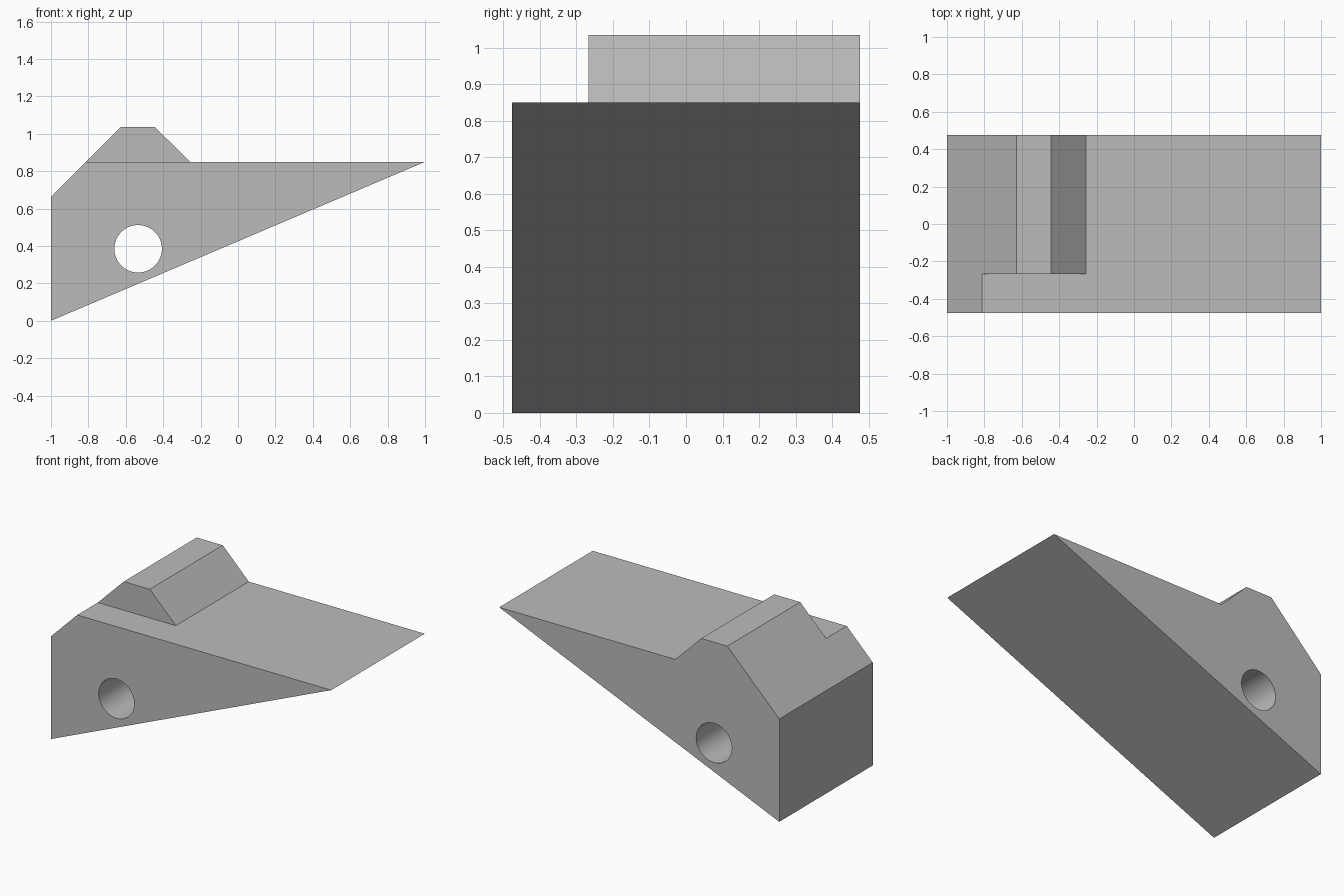
import bpy
import bmesh
from math import pi, radians
from mathutils import Matrix

cube = bpy.data.objects.get("Cube")
if cube:
    bpy.data.objects.remove(cube, do_unlink=True)

HALF_DEPTH = 0.477
DECK = 0.85          # height of the flat deck
RIDGE_FRONT = -0.267  # the ridge stops short of the front

grey = bpy.data.materials.new("plain grey")
grey.use_nodes = True
colour = (0.5, 0.5, 0.5, 1)
grey.diffuse_color = colour
grey.node_tree.nodes["Principled BSDF"].inputs["Base Color"].default_value = colour


def finish(name, bm):
    """Turn a bmesh into a named object."""
    bmesh.ops.recalc_face_normals(bm, faces=bm.faces)
    mesh = bpy.data.meshes.new(name)
    bm.to_mesh(mesh)
    bm.free()
    mesh.materials.append(grey)
    obj = bpy.data.objects.new(name, mesh)
    bpy.context.collection.objects.link(obj)
    return obj


def extrude_profile(name, points, y0, y1):
    """Solid from an x-z profile, running from y0 to y1."""
    bm = bmesh.new()
    face = bm.faces.new([bm.verts.new((x, y0, z)) for x, z in points])
    grown = bmesh.ops.extrude_face_region(bm, geom=[face])["geom"]
    verts = [v for v in grown if isinstance(v, bmesh.types.BMVert)]
    bmesh.ops.translate(bm, verts=verts, vec=(0, y1 - y0, 0))
    return finish(name, bm)


def cut(body, cutter):
    """Subtract a cutter and discard it."""
    cutter.hide_render = True
    mod = body.modifiers.new("cut", "BOOLEAN")
    mod.operation = "DIFFERENCE"
    mod.solver = "EXACT"
    mod.object = cutter
    bpy.context.view_layer.objects.active = body
    bpy.ops.object.modifier_apply(modifier=mod.name)
    bpy.data.objects.remove(cutter, do_unlink=True)


# Wedge body with the ridge along its top
body = extrude_profile(
    "wedge_body",
    [(-1, 0), (1, DECK), (-0.257, DECK), (-0.443, 1.035), (-0.629, 1.035), (-1, 0.664)],
    -HALF_DEPTH, HALF_DEPTH)

# Front end of the ridge trimmed down to the deck
cut(body, extrude_profile(
    "ridge_trim", [(-0.95, DECK), (-0.2, DECK), (-0.2, 1.2), (-0.95, 1.2)],
    -0.7, RIDGE_FRONT))

# Round bore through the full depth
bm = bmesh.new()
bmesh.ops.create_cone(
    bm, cap_ends=True, segments=64, radius1=0.127, radius2=0.127, depth=2,
    matrix=Matrix.Translation((-0.534, 0, 0.385)) @ Matrix.Rotation(pi / 2, 4, "X"))
cut(body, finish("bore_cutter", bm))

# Smooth bore, crisp edges elsewhere
bpy.ops.object.select_all(action="DESELECT")
body.select_set(True)
bpy.context.view_layer.objects.active = body
bpy.ops.object.shade_smooth_by_angle(angle=radians(30))
